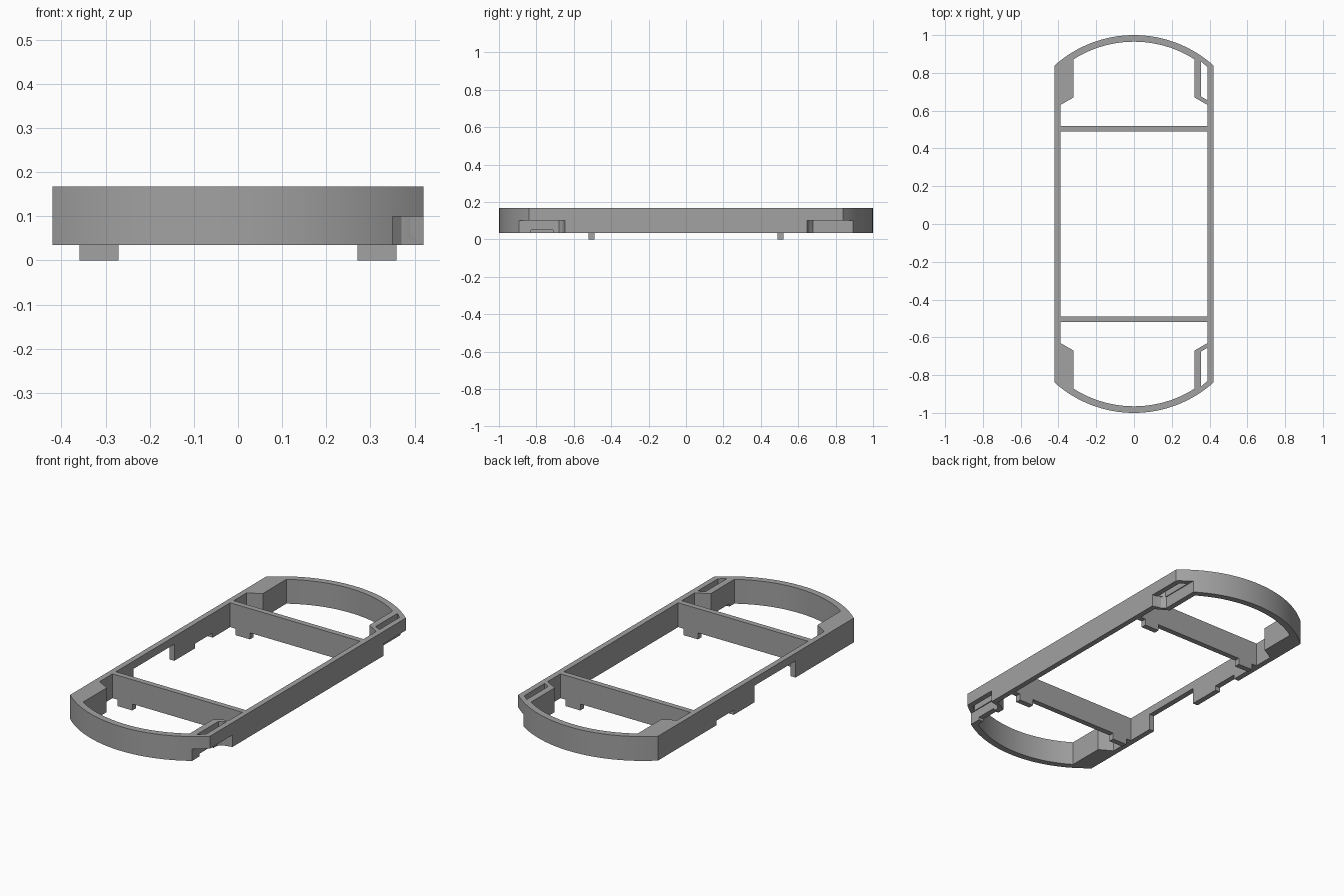
import bpy, bmesh, math

cube = bpy.data.objects.get("Cube")
if cube:
    bpy.data.objects.remove(cube, do_unlink=True)

BASE, TOP = 0.035, 0.167      # frame underside and top
HALF_W, CORNER_Y = 0.42, 0.84
ARC_Y, R_OUT, R_IN = 0.369, 0.631, 0.596

grey = bpy.data.materials.new("matte grey")
grey.use_nodes = True
colour = (0.36, 0.36, 0.36, 1)
grey.diffuse_color = colour
grey.node_tree.nodes["Principled BSDF"].inputs["Base Color"].default_value = colour


def prism(name, outline, z0, z1):
    """Extrude a flat outline from z0 up to z1."""
    bm = bmesh.new()
    face = bm.faces.new([bm.verts.new((x, y, z0)) for x, y in outline])
    grown = bmesh.ops.extrude_face_region(bm, geom=[face])["geom"]
    verts = [v for v in grown if isinstance(v, bmesh.types.BMVert)]
    bmesh.ops.translate(bm, verts=verts, vec=(0, 0, z1 - z0))
    bmesh.ops.recalc_face_normals(bm, faces=bm.faces)
    mesh = bpy.data.meshes.new(name)
    bm.to_mesh(mesh)
    bm.free()
    mesh.materials.append(grey)
    obj = bpy.data.objects.new(name, mesh)
    bpy.context.collection.objects.link(obj)
    return obj


def box(name, x0, x1, y0, y1, z0, z1):
    return prism(name, [(x0, y0), (x1, y0), (x1, y1), (x0, y1)], z0, z1)


def arc(radius, half_width, steps=40):
    """Points of the rounded back end, running from +x to -x."""
    a = math.asin(half_width / radius)
    angles = [a - 2 * a * i / steps for i in range(steps + 1)]
    return [(radius * math.sin(t), ARC_Y + radius * math.cos(t)) for t in angles]


def both_ends(half):
    """Complete a back-half outline with its half-turn copy."""
    return half + [(-x, -y) for x, y in half]


def cut(target, cutters):
    for c in cutters:
        c.hide_render = True
        mod = target.modifiers.new(c.name, 'BOOLEAN')
        mod.operation, mod.solver, mod.object = 'DIFFERENCE', 'EXACT', c
    graph = bpy.context.evaluated_depsgraph_get()
    mesh = bpy.data.meshes.new_from_object(target.evaluated_get(graph))
    target.modifiers.clear()
    target.data = mesh
    for c in cutters:
        bpy.data.objects.remove(c, do_unlink=True)


# Rounded outer body and the opening with its four corner blocks
frame = prism("frame", both_ends(arc(R_OUT, HALF_W)), BASE, TOP)
inner = [(0.39, 0.63), (0.32, 0.67)] + arc(R_IN, 0.32) + [(-0.32, 0.67), (-0.39, 0.63)]
cutters = [prism("opening", both_ends(inner), -0.1, 0.3)]

# Slots and low side notches in the two left corners
slot = [(0.355, 0.675), (0.39, 0.655), (0.39, 0.83), (0.355, 0.86)]
notch = [(0.35, 0.68), (0.37, 0.66), (0.45, 0.64), (0.45, 1.1), (0.35, 1.1)]
for s in (1, -1):
    cutters.append(prism("slot", [(x, s * y) for x, y in slot], 0.06, 0.3))
    cutters.append(prism("notch", [(x, s * y) for x, y in notch], -0.1, 0.1))
cutters.append(box("front_recess", 0.3, 0.36, -0.83, -0.71, -0.1, 0.05))

# Cable gap and shallow recess under the right rail
cutters.append(box("rail_gap", -0.5, -0.37, -0.34, 0.01, -0.1, 0.125))
cutters.append(box("rail_recess", -0.5, -0.37, 0.19, 0.34, -0.1, 0.06))
cut(frame, cutters)

# Crossbars with a pair of feet each
parts = [frame]
for end, s in (("back", 1), ("front", -1)):
    y0, y1 = sorted((s * 0.49, s * 0.52))
    parts.append(box(end + "_crossbar", -0.39, 0.39, y0, y1, BASE, TOP))
    for side, x in (("left", 0.315), ("right", -0.315)):
        parts.append(box(f"{end}_{side}_foot", x - 0.044, x + 0.044, y0, y1, 0, BASE))

# Smooth the curved walls, keep the edges crisp
bpy.ops.object.select_all(action='DESELECT')
for p in parts:
    p.select_set(True)
bpy.context.view_layer.objects.active = frame
bpy.ops.object.shade_smooth_by_angle(angle=math.radians(30))
